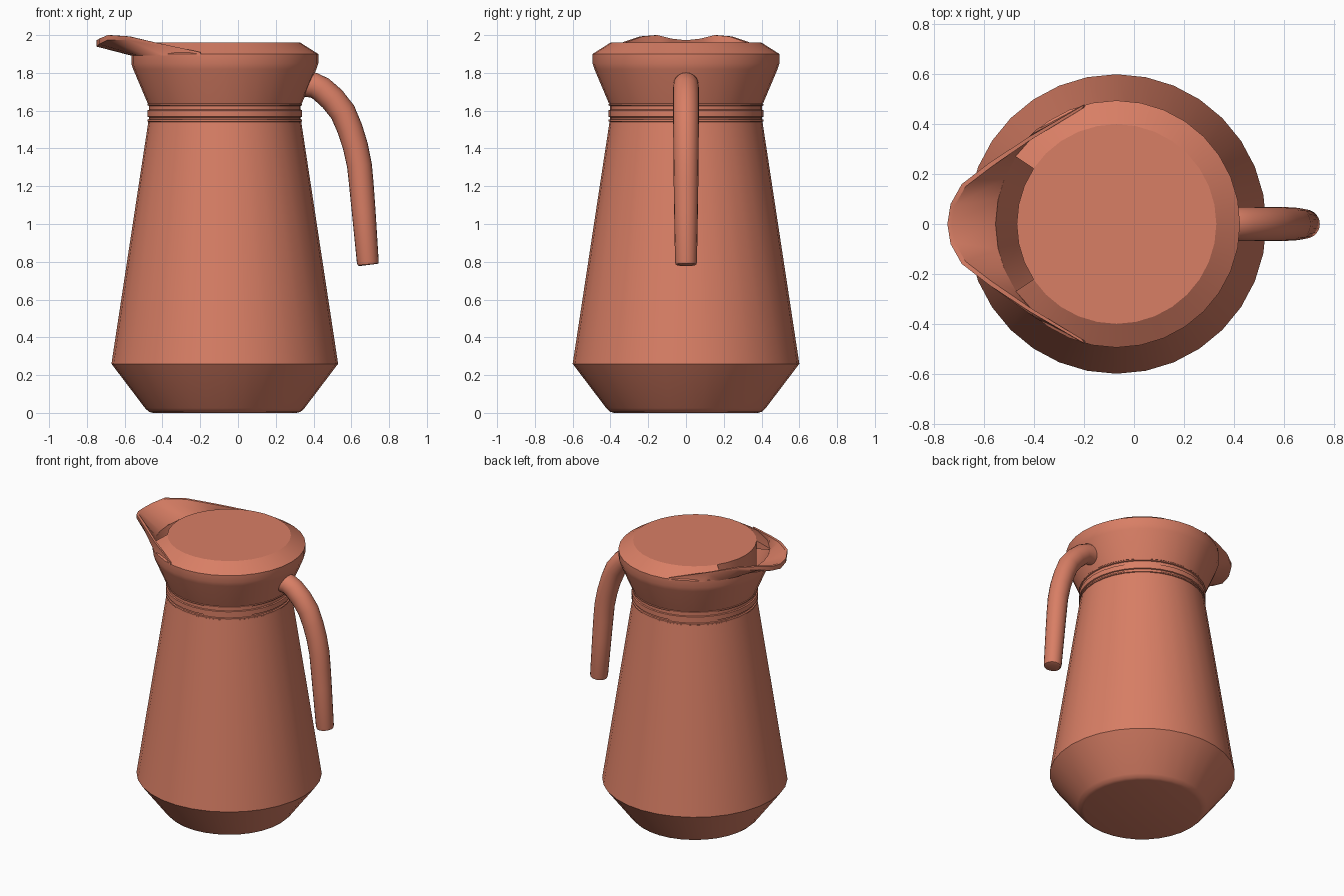
import bpy, bmesh, math
from mathutils import Vector

if "Cube" in bpy.data.objects:
    bpy.data.objects.remove(bpy.data.objects["Cube"])

AXIS_X = -0.07
SIDES = 32

mat = bpy.data.materials.new("terracotta")
mat.diffuse_color = (0.69, 0.21, 0.13, 1)
mat.use_nodes = True
mat.node_tree.nodes["Principled BSDF"].inputs["Base Color"].default_value = mat.diffuse_color


def loft(name, rows, close_rows=False, close_section=True, caps=False, angle=30):
    """Skin a list of equally long point rows."""
    bm = bmesh.new()
    grid = [[bm.verts.new(p) for p in row] for row in rows]
    n, m = len(grid), len(grid[0])
    for i in range(n if close_rows else n - 1):
        for j in range(m if close_section else m - 1):
            a, b = grid[i], grid[(i + 1) % n]
            k = (j + 1) % m
            bm.faces.new((a[j], a[k], b[k], b[j]))
    if caps:
        bm.faces.new(grid[0])
        bm.faces.new(grid[-1])
    bmesh.ops.remove_doubles(bm, verts=bm.verts, dist=1e-5)
    bmesh.ops.recalc_face_normals(bm, faces=bm.faces)
    me = bpy.data.meshes.new(name)
    bm.to_mesh(me)
    bm.free()
    ob = bpy.data.objects.new(name, me)
    bpy.context.collection.objects.link(ob)
    me.materials.append(mat)
    bpy.ops.object.select_all(action='DESELECT')
    ob.select_set(True)
    bpy.context.view_layer.objects.active = ob
    bpy.ops.object.shade_smooth_by_angle(angle=math.radians(angle))
    return ob


def polar(r, z, a):
    """Point at angle a, measured from the spout direction (-x)."""
    return (AXIS_X - r * math.cos(a), r * math.sin(a), z)


def lathe(name, profile, first=0, last=SIDES, **kw):
    full = last - first == SIDES
    steps = range(first, last if full else last + 1)
    rows = [[polar(r, z, 2 * math.pi * s / SIDES) for r, z in profile] for s in steps]
    return loft(name, rows, close_rows=full, caps=not full, **kw)


# Body with chamfered foot
lathe("body", [(0, 0), (0.38, 0), (0.402, 0.006), (0.422, 0.025), (0.60, 0.26),
               (0.405, 1.54), (0, 1.54)], close_section=False)

# Grooved neck rings
bands = []
for z0, z1 in ((1.54, 1.555), (1.565, 1.605), (1.625, 1.638)):
    bands += [(0.402, z0), (0.41, z0 + 0.003), (0.41, z1 - 0.003), (0.402, z1)]
lathe("neck_rings", [(0, 1.53), (0.402, 1.53)] + bands + [(0.402, 1.65), (0, 1.65)],
      close_section=False)

# Flared collar, hollow inside
lathe("collar", [(0, 1.638), (0.408, 1.638), (0.485, 1.82), (0.495, 1.85), (0.495, 1.90),
                 (0.485, 1.90), (0.40, 1.70), (0, 1.70)], close_section=False)

# Lid: full core plus sloped edge left open at the spout
lathe("lid_core", [(0, 1.75), (0.40, 1.75), (0.40, 1.96), (0, 1.96)], close_section=False)
lathe("lid_edge", [(0.495, 1.90), (0.40, 1.96), (0.40, 1.90)], first=3, last=SIDES - 3, angle=20)

# Spout: half the lip stations (rim angle, x, y, z), mirrored across y
half = [(0, -0.748, 0.0, 1.973), (12, -0.735, 0.08, 1.981), (22, -0.69, 0.16, 2.0),
        (34, -0.58, 0.245, 1.993), (50, -0.42, 0.35, 1.957), (75, -0.20, 0.478, 1.91)]
stations = [(-a, x, -y, z) for a, x, y, z in half[:0:-1]] + half
rows = []
for a, x, y, z in stations:
    t = math.radians(a)
    edge = Vector((x, y, z))
    inward = (Vector((-0.45, 0, z)) - edge).normalized() * 0.018
    drop = 0.03 * (1 - abs(a) / 75) + 0.004
    rows.append([polar(0.497, 1.892, t), edge - Vector((0, 0, drop)), edge,
                 edge + inward, polar(0.485, 1.902, t)])
loft("spout", rows, caps=True, angle=35)

# Handle: tapered tube swept along a curved path
path = [(0.33, 1.742, .066), (0.40, 1.735, .067), (0.44, 1.715, .068), (0.50, 1.662, .069),
        (0.555, 1.592, .069), (0.592, 1.505, .068), (0.622, 1.41, .067), (0.643, 1.31, .066),
        (0.653, 1.21, .065), (0.665, 1.07, .063), (0.687, 0.80, .058), (0.688, 0.787, .055),
        (0.6885, 0.783, .048)]
rows = []
for i, (x, z, r) in enumerate(path):
    p, q = path[max(i - 1, 0)], path[min(i + 1, len(path) - 1)]
    d = Vector((q[0] - p[0], 0, q[1] - p[1])).normalized()
    side = Vector((0, 1, 0))
    up = d.cross(side)
    rows.append([Vector((x, 0, z)) + (side * math.cos(t) + up * math.sin(t)) * r
                 for t in (2 * math.pi * k / 20 for k in range(20))])
loft("handle", rows, caps=True, angle=35)
